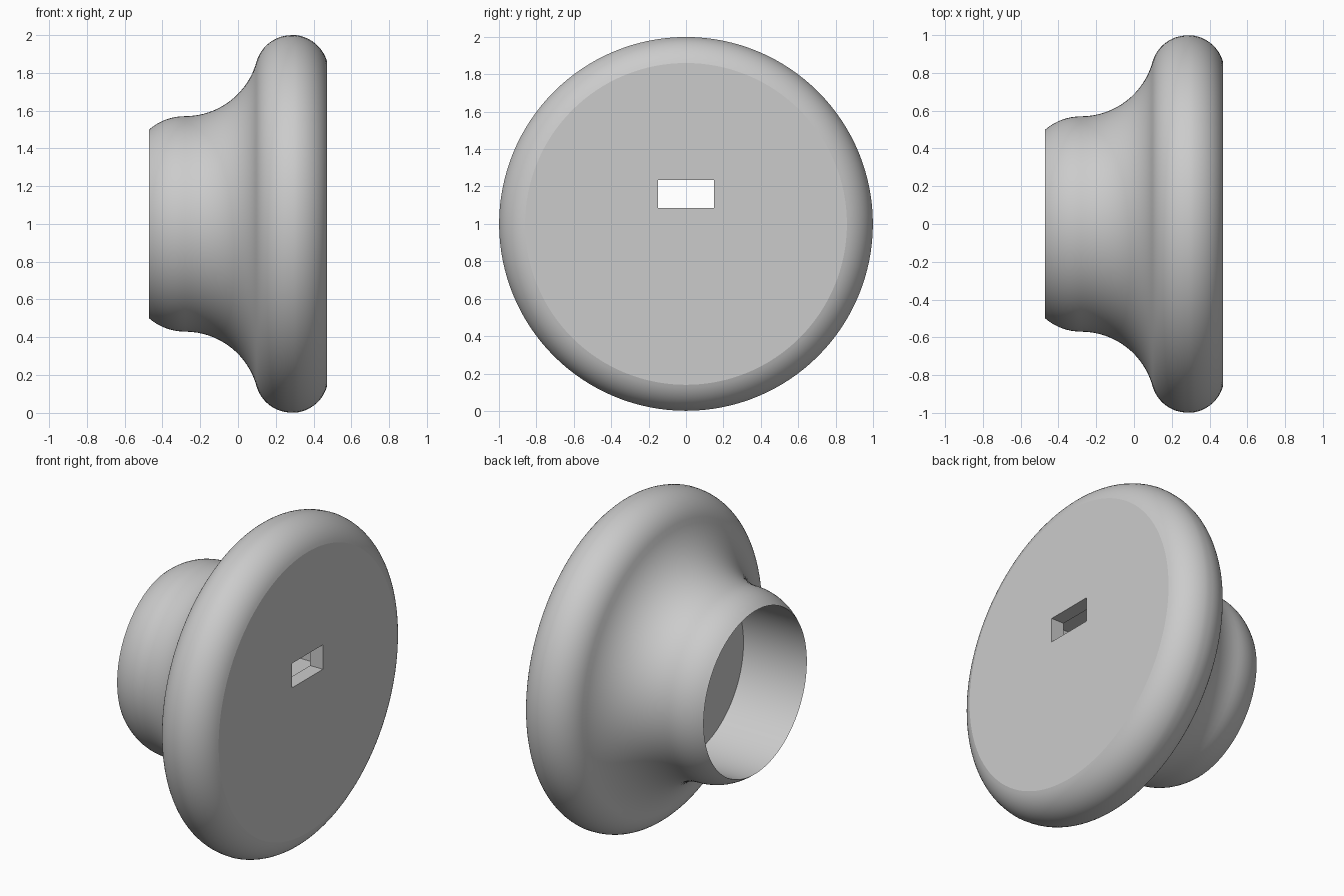
import bpy, bmesh, math
from mathutils import Matrix, Vector

if "Cube" in bpy.data.objects:
    bpy.data.objects.remove(bpy.data.objects["Cube"])

SEGMENTS = 128
HALF = 0.47          # half of the length along x
AXIS_Z = 1.0         # height of the turning axis


def arc(cx, cr, start, end, steps):
    """Arc in the (x, radius) plane through two points around a centre."""
    a = math.atan2(start[1] - cr, start[0] - cx)
    b = math.atan2(end[1] - cr, end[0] - cx)
    if b - a > math.pi:
        b -= math.tau
    if a - b > math.pi:
        b += math.tau
    rad = math.hypot(start[0] - cx, start[1] - cr)
    return [(cx + rad * math.cos(a + (b - a) * i / steps),
             cr + rad * math.sin(a + (b - a) * i / steps))
            for i in range(1, steps + 1)]


# Lathe profile: bore, rounded hub lip, concave neck, rounded flange
rim, waist, neck, edge = (-HALF, 0.5), (-0.28, 0.57), (0.1, 0.865), (HALF, 0.86)
profile = [(-0.04, 0.5), rim]
profile += arc(-0.28, 0.277, rim, waist, 8)
profile += arc(-0.28, 0.962, waist, neck, 16)
profile += arc(0.284, 0.805, neck, (0.284, 1.0), 14)
profile += arc(0.284, 0.805, (0.284, 1.0), edge, 14)

bm = bmesh.new()
verts = [bm.verts.new((x, 0, r)) for x, r in profile]
edges = [bm.edges.new(pair) for pair in zip(verts, verts[1:])]
bmesh.ops.spin(bm, geom=verts + edges, cent=(0, 0, 0), axis=(1, 0, 0),
               angle=math.tau, steps=SEGMENTS, use_duplicate=False)
bmesh.ops.remove_doubles(bm, verts=bm.verts, dist=0.0001)
# Flat bore floor and flat flange face
bmesh.ops.holes_fill(bm, edges=[e for e in bm.edges if e.is_boundary], sides=0)
bmesh.ops.recalc_face_normals(bm, faces=bm.faces)
bmesh.ops.translate(bm, verts=bm.verts, vec=(0, 0, AXIS_Z))
mesh = bpy.data.meshes.new("flanged_knob")
bm.to_mesh(mesh)
bm.free()
knob = bpy.data.objects.new("flanged_knob", mesh)
bpy.context.collection.objects.link(knob)

# Plain grey material
grey = bpy.data.materials.new("plain grey")
grey.use_nodes = True
colour = (0.6, 0.6, 0.6, 1)
grey.diffuse_color = colour
grey.node_tree.nodes["Principled BSDF"].inputs["Base Color"].default_value = colour
mesh.materials.append(grey)


def cut_box(name, low, high):
    """Subtract a box given by two corners."""
    low, high = Vector(low), Vector(high)
    box_bm = bmesh.new()
    bmesh.ops.create_cube(box_bm, size=1, matrix=Matrix.Translation((low + high) / 2)
                          @ Matrix.Diagonal((*(high - low), 1)))
    box_mesh = bpy.data.meshes.new(name)
    box_bm.to_mesh(box_mesh)
    box_bm.free()
    box_mesh.materials.append(grey)
    box = bpy.data.objects.new(name, box_mesh)
    box.hide_render = True
    bpy.context.collection.objects.link(box)
    mod = knob.modifiers.new(name, "BOOLEAN")
    mod.operation = "DIFFERENCE"
    mod.solver = "EXACT"
    mod.object = box
    bpy.ops.object.modifier_apply(modifier=name)
    bpy.data.objects.remove(box)


bpy.ops.object.select_all(action="DESELECT")
bpy.context.view_layer.objects.active = knob
knob.select_set(True)

# Wider pocket behind the face, then the narrow slot through it
cut_box("pocket_cutter", (-0.1, -0.24, 1.06), (0.385, 0.24, 1.26))
cut_box("slot_cutter", (0.3, -0.15, 1.085), (0.6, 0.15, 1.235))

bpy.ops.object.shade_smooth_by_angle(angle=math.radians(12))
